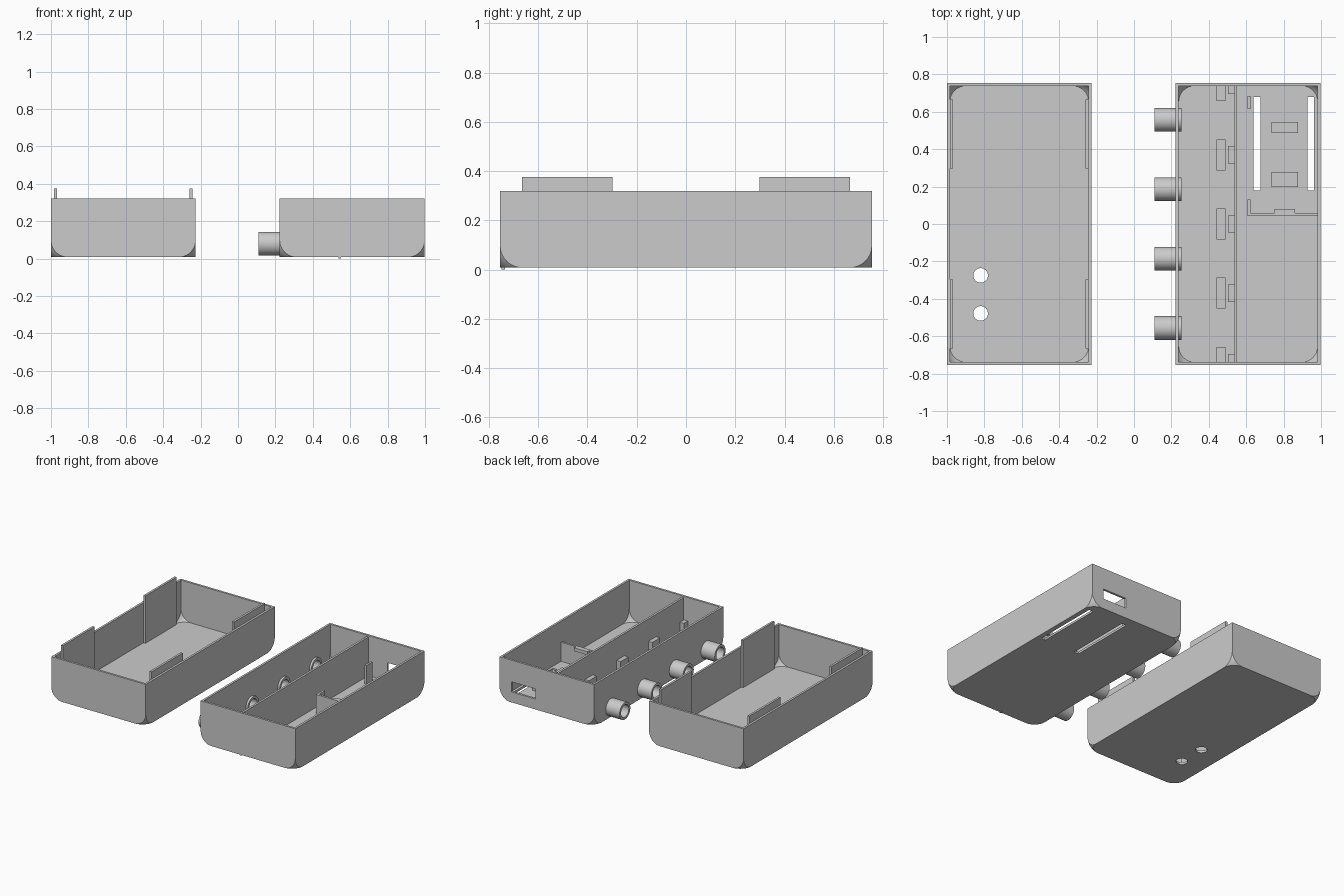
import bpy, bmesh, math
from mathutils import Vector, Matrix

if "Cube" in bpy.data.objects:
    bpy.data.objects.remove(bpy.data.objects["Cube"])

Z0, TOP, WALL = 0.008, 0.32, 0.016
HY = 0.755


def finish(name, bm):
    bmesh.ops.recalc_face_normals(bm, faces=bm.faces)
    me = bpy.data.meshes.new(name)
    bm.to_mesh(me)
    bm.free()
    ob = bpy.data.objects.new(name, me)
    bpy.context.collection.objects.link(ob)
    return ob


def smooth(ob):
    bpy.ops.object.select_all(action='DESELECT')
    ob.select_set(True)
    bpy.context.view_layer.objects.active = ob
    bpy.ops.object.shade_smooth_by_angle(angle=math.radians(30))


def box_bm(lo, hi):
    bm = bmesh.new()
    lo, hi = Vector(lo), Vector(hi)
    bmesh.ops.create_cube(bm, size=1, matrix=Matrix.Translation((lo + hi) / 2)
                          @ Matrix.Diagonal((*(hi - lo), 1)))
    return bm


def box(name, x, y, z):
    return finish(name, box_bm((x[0], y[0], z[0]), (x[1], y[1], z[1])))


def corner_block(name, lo, hi, r):
    """Box with sharp edges whose four bottom corners are ball-rounded."""
    bm = box_bm(lo, hi)
    low = [v for v in bm.verts if v.co.z < (lo[2] + hi[2]) / 2]
    corners = [v.co.copy() for v in low]
    bmesh.ops.bevel(bm, geom=low, offset=r, offset_type='OFFSET', segments=10,
                    profile=0.5, affect='VERTICES')
    mid = (Vector(lo) + Vector(hi)) / 2
    for c in corners:
        centre = c + Vector([r if c[i] < mid[i] else -r for i in range(3)])
        for v in bm.verts:
            if all(abs(v.co[i] - c[i]) <= r + 1e-4 for i in range(3)):
                d = v.co - centre
                v.co = centre + d.normalized() * r * math.sqrt(2)
    return finish(name, bm)


def cylinder(name, centre, r, depth, axis='Z'):
    bm = bmesh.new()
    rot = Matrix.Rotation(math.pi / 2, 4, 'Y') if axis == 'X' else Matrix()
    bmesh.ops.create_cone(bm, cap_ends=True, segments=40, radius1=r, radius2=r,
                          depth=depth, matrix=Matrix.Translation(centre) @ rot)
    return finish(name, bm)


def cut(ob, cutters):
    bpy.context.view_layer.objects.active = ob
    for c in cutters:
        c.hide_render = True
        m = ob.modifiers.new("cut", 'BOOLEAN')
        m.operation, m.solver, m.object = 'DIFFERENCE', 'EXACT', c
        bpy.ops.object.modifier_apply(modifier=m.name)
        bpy.data.objects.remove(c, do_unlink=True)


def tray(name, x0, x1, cutters):
    ob = corner_block(name, (x0, -HY, Z0), (x1, HY, TOP), 0.09)
    inner = corner_block("cutter", (x0 + WALL, -HY + WALL, Z0 + WALL),
                         (x1 - WALL, HY - WALL, TOP + 0.1), 0.085)
    cut(ob, [inner] + cutters)
    smooth(ob)
    return ob


# Lid tray with two round holes
tray("lid_tray", -1.0, -0.227,
     [cylinder("cutter", (-0.82, y, 0), 0.039, 0.1) for y in (-0.275, -0.478)])

# Lid locating tabs
for x in (-0.984, -0.259):
    for s in (-1, 1):
        y = sorted((s * 0.298, s * 0.665))
        box("lid_tab", (x, x + 0.016), y, (Z0 + 0.012, 0.375))

# Base tray with floor slots, port window and socket bores
TUBE_Y = [0.557 - 0.371 * i for i in range(4)]
TUBE_Z = 0.08
cutters = [box("cutter", x, (0.18, 0.68), (-0.1, 0.06))
           for x in ((0.639, 0.676), (0.928, 0.963))]
cutters.append(box("cutter", (0.705, 0.90), (0.70, 0.80), (0.085, 0.16)))
cutters += [cylinder("cutter", (0.23, y, TUBE_Z), 0.045, 0.12, 'X') for y in TUBE_Y]
tray("base_tray", 0.223, 0.998, cutters)

# Tubular sockets through the side wall
for y in TUBE_Y:
    tube = cylinder("socket_tube", (0.1825, y, TUBE_Z), 0.063, 0.145, 'X')
    cut(tube, [cylinder("cutter", (0.18, y, TUBE_Z), 0.045, 0.3, 'X')])
    smooth(tube)

# Long divider and the small nub under its front end
box("divider", (0.536, 0.552), (-0.745, 0.745), (Z0 + 0.005, 0.31))
box("divider_nub", (0.536, 0.552), (-0.75, -0.735), (0.0, 0.02))

# Board supports: floor pads and taller blocks beside the divider
for i in range(5):
    yc = 0.74 - 0.37 * i
    for name, x, h, top in (("board_pad", (0.442, 0.49), 0.083, 0.06),
                            ("board_block", (0.503, 0.538), 0.046, 0.145)):
        y = (max(yc - h, -0.742), min(yc + h, 0.742))
        box(name, x, y, (Z0 + 0.005, top))

# Module bay: posts, end wall, catch and rest pads
F = Z0 + 0.005
box("bay_post_back", (0.607, 0.623), (0.615, 0.685), (F, 0.165))
box("bay_post_front", (0.607, 0.623), (0.043, 0.13), (F, 0.165))
box("bay_end_wall", (0.607, 0.985), (0.043, 0.059), (F, 0.165))
box("bay_catch", (0.75, 0.86), (0.055, 0.08), (0.14, 0.165))
for y in ((0.487, 0.545), (0.198, 0.278)):
    box("bay_pad", (0.735, 0.877), y, (F, 0.06))
